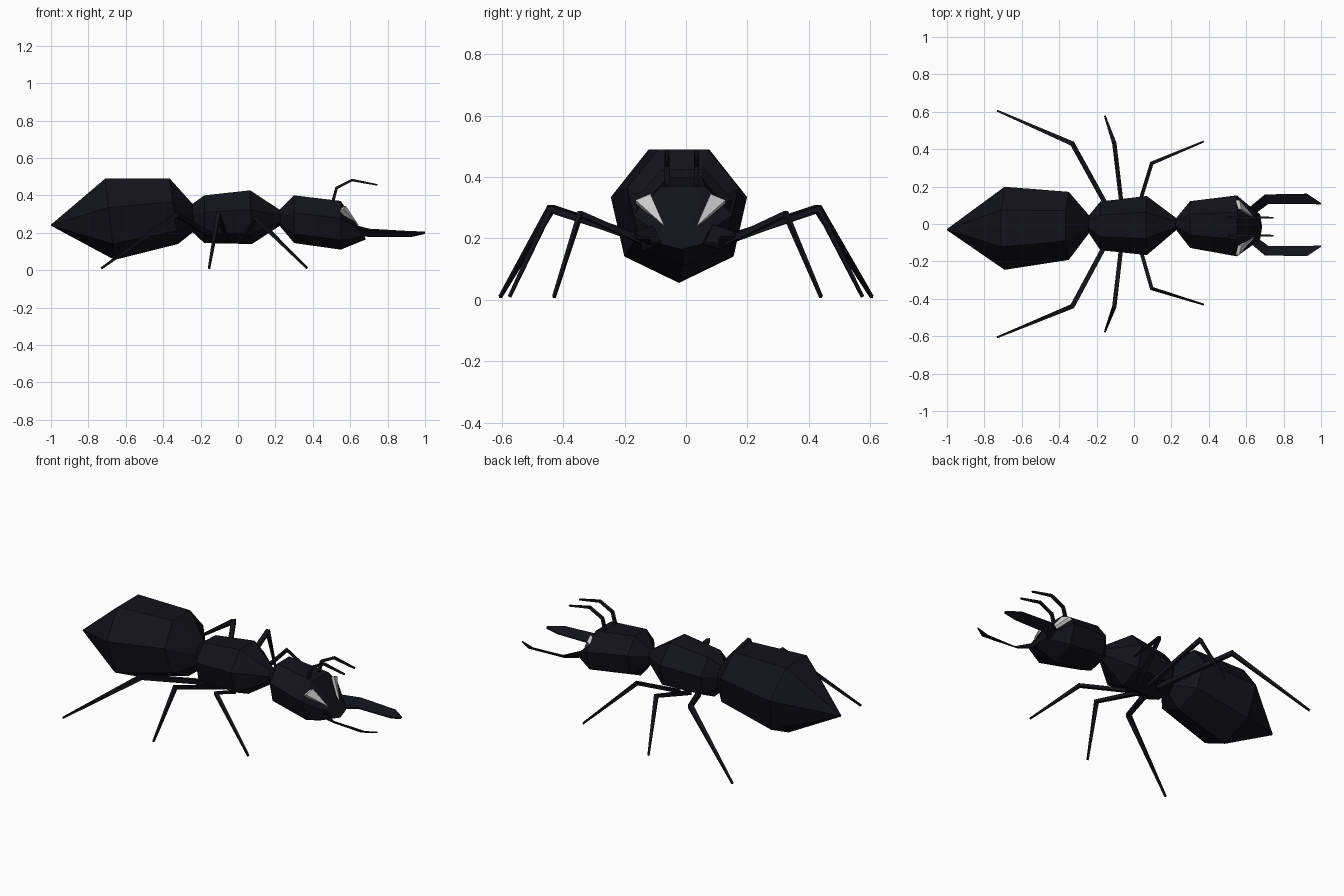
import bpy, bmesh
from math import sin, cos, pi
from mathutils import Vector

if "Cube" in bpy.data.objects:
    bpy.data.objects.remove(bpy.data.objects["Cube"])


def material(name, rgb):
    m = bpy.data.materials.new(name)
    m.diffuse_color = (*rgb, 1)
    m.use_nodes = True
    m.node_tree.nodes["Principled BSDF"].inputs["Base Color"].default_value = m.diffuse_color
    return m


BLACK = material("shell_black", (0.006, 0.006, 0.010))
PALE = material("eye_pale", (0.7, 0.7, 0.7))


def finish(bm, name, mat):
    bmesh.ops.remove_doubles(bm, verts=bm.verts, dist=1e-5)
    bmesh.ops.recalc_face_normals(bm, faces=bm.faces)
    me = bpy.data.meshes.new(name)
    bm.to_mesh(me)
    bm.free()
    me.materials.append(mat)
    ob = bpy.data.objects.new(name, me)
    bpy.context.collection.objects.link(ob)
    return ob


def skin(name, rings, mat=BLACK):
    """Bridge equal-sized rings of points into a capped tube."""
    bm = bmesh.new()
    loops = [[bm.verts.new(p) for p in r] for r in rings]
    n = len(loops[0])
    for a, b in zip(loops, loops[1:]):
        for i in range(n):
            j = (i + 1) % n
            bm.faces.new((a[i], a[j], b[j], b[i]))
    bm.faces.new(loops[0])
    bm.faces.new(loops[-1])
    return finish(bm, name, mat)


def body_ring(xt, zt, xb, zb, yc, hw):
    """Seven-sided ring, point down, tilted from its top to its bottom."""
    pts = []
    for i in range(7):
        a = -pi / 2 + i * 2 * pi / 7
        t = (sin(a) + 1) / (1 + cos(pi / 7))
        pts.append((xb + (xt - xb) * t, yc + hw * cos(a) / cos(pi / 14), zb + (zt - zb) * t))
    return pts


def body(name, *specs):
    return skin(name, [body_ring(*s) for s in specs])


def limb(name, pts, radii, sides=4):
    """Tapered tube along a short path."""
    pts = [Vector(p) for p in pts]
    rings = []
    for i, p in enumerate(pts):
        t = Vector()
        if i > 0:
            t += (p - pts[i - 1]).normalized()
        if i < len(pts) - 1:
            t += (pts[i + 1] - p).normalized()
        t.normalize()
        side = t.cross(Vector((0, 0, 1))).normalized()
        up = side.cross(t)
        rings.append([p + radii[i] * (side * cos(a) + up * sin(a))
                      for a in (pi / sides + k * 2 * pi / sides for k in range(sides))])
    return skin(name, rings)


# Body segments: x top, z top, x bottom, z bottom, y centre, half width
body("abdomen",
     (-0.998, 0.245, -1.0, 0.238, -0.03, 0.004),
     (-0.71, 0.49, -0.66, 0.055, -0.023, 0.222),
     (-0.365, 0.49, -0.32, 0.14, -0.01, 0.182),
     (-0.23, 0.34, -0.22, 0.22, 0.0, 0.03))
body("thorax",
     (-0.25, 0.35, -0.25, 0.21, 0.0, 0.035),
     (-0.18, 0.40, -0.18, 0.145, -0.01, 0.13),
     (0.065, 0.427, 0.075, 0.14, -0.008, 0.158),
     (0.235, 0.315, 0.235, 0.245, 0.0, 0.025))
body("head",
     (0.22, 0.32, 0.22, 0.24, 0.0, 0.025),
     (0.30, 0.40, 0.30, 0.145, -0.003, 0.125),
     (0.55, 0.37, 0.55, 0.11, -0.01, 0.163),
     (0.63, 0.25, 0.685, 0.165, -0.015, 0.085))

for s, side in ((1, "left"), (-1, "right")):
    # Legs: hip, knee, foot
    k = 0.01 if s < 0 else 0
    for nm, hip, knee, foot, r in (
            ("rear_leg", (-0.12, 0.05, 0.17), (-0.33, 0.43 + k, 0.297), (-0.73, 0.605, 0.01), 0.018),
            ("middle_leg", (-0.06, 0.05, 0.16), (-0.105, 0.43 + k, 0.297), (-0.155, 0.575, 0.01), 0.016),
            ("front_leg", (0.01, 0.05, 0.15), (0.095, 0.325 + 2 * k, 0.28), (0.37, 0.44 - k, 0.01), 0.014)):
        limb(f"{nm}_{side}", [(p[0], s * p[1], p[2]) for p in (hip, knee, foot)], (r, r, 0.007))

    # Antenna
    y = -0.014 + s * 0.048
    limb(f"antenna_{side}",
         [(0.50, y, 0.34), (0.527, y, 0.44), (0.61, y, 0.482), (0.745, y, 0.456)],
         (0.012, 0.011, 0.010, 0.006))

    # Mandible: slanted plate, outer edge high, inner edge low
    rings = []
    for xo, yo, zo, xi, yi, zi in ((0.60, 0.08, 0.245, 0.62, 0.04, 0.185),
                                   (0.70, 0.163, 0.218, 0.72, 0.113, 0.182),
                                   (0.925, 0.167, 0.205, 0.93, 0.113, 0.182),
                                   (1.0, 0.117, 0.203, 1.0, 0.109, 0.198)):
        h = 0.004
        rings.append([(xo, s * yo - 0.005, zo + h), (xi, s * yi - 0.005, zi + h),
                      (xi, s * yi - 0.005, zi - h), (xo, s * yo - 0.005, zo - h)])
    skin(f"mandible_{side}", rings)

    # Eye: triangular facet on the face
    tri = [(0.563, 0.147, 0.325), (0.575, 0.098, 0.345), (0.645, 0.052, 0.24)]
    skin(f"eye_{side}", [[(x - d, -0.018 + s * yy, z - d * 0.5) for x, yy, z in tri] for d in (0, 0.02)], PALE)
